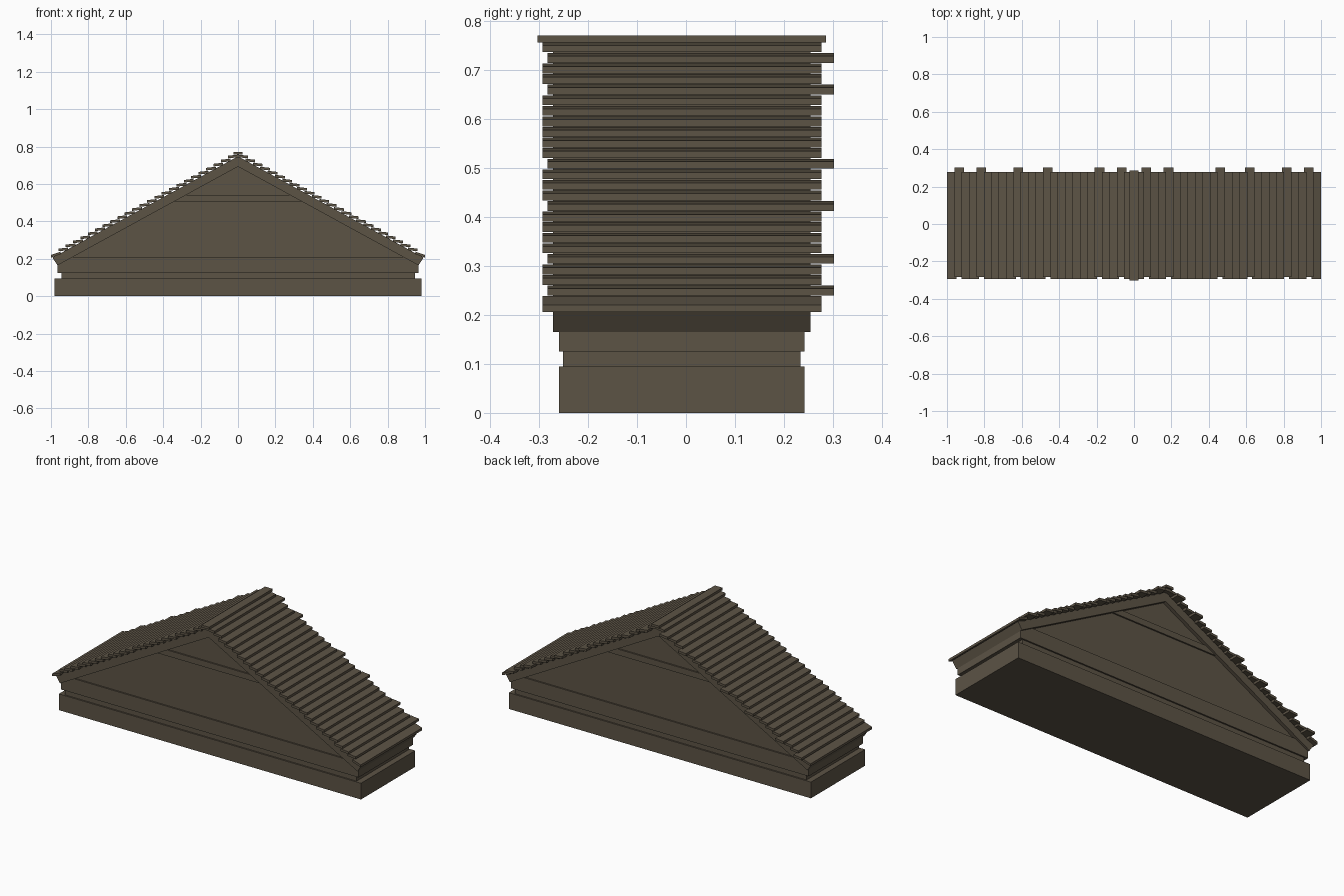
import bpy

if "Cube" in bpy.data.objects:
    bpy.data.objects.remove(bpy.data.objects["Cube"])

wood = bpy.data.materials.new("dark weathered wood")
wood.diffuse_color = (0.107, 0.087, 0.060, 1)
wood.use_nodes = True
wood.node_tree.nodes["Principled BSDF"].inputs["Base Color"].default_value = wood.diffuse_color

YC = -0.009      # centre of the timber frame in depth
SLOPE = 0.547    # roof rise per unit of run
UNDER = 0.693    # height of the roof underside at the ridge


def prism_data(profile, y0, y1, verts, faces):
    """Add an x/z profile (anticlockwise seen from the front) swept from y0 to y1."""
    b, n = len(verts), len(profile)
    verts += [(x, y0, z) for x, z in profile] + [(x, y1, z) for x, z in profile]
    faces.append([b + i for i in range(n)])
    faces.append([b + n + i for i in reversed(range(n))])
    for i in range(n):
        j = (i + 1) % n
        faces.append([b + j, b + i, b + n + i, b + n + j])


def build(name, prisms):
    verts, faces = [], []
    for profile, y0, y1 in prisms:
        prism_data(profile, y0, y1, verts, faces)
    mesh = bpy.data.meshes.new(name)
    mesh.from_pydata(verts, [], faces)
    mesh.materials.append(wood)
    obj = bpy.data.objects.new(name, mesh)
    bpy.context.collection.objects.link(obj)
    return obj


def symmetric(half):
    """Complete a right-hand outline, listed bottom to top, with its mirror image."""
    return half + [(-x, z) for x, z in reversed(half) if x > 0]


def framed(name, half, depth):
    return build(name, [(symmetric(half), YC - depth, YC + depth)])


def roof_x(z):
    return (UNDER - z) / SLOPE + 0.006


# base, recessed gable wall and the two beams standing proud of it
framed("base_block", [(0.98, 0), (0.98, 0.095)], 0.251)
framed("gable_wall", [(0.945, 0.09), (0.945, 0.178), (0, UNDER + 0.004)], 0.2425)
framed("tie_beam", [(0.965, 0.125), (0.965, 0.165), (roof_x(0.21), 0.21)], 0.251)
framed("collar_beam", [(roof_x(0.505), 0.505), (roof_x(0.54), 0.54)], 0.251)

# chevron roof slab with square-cut eaves
slab = [(0, UNDER), (0.965, 0.165), (0.992, 0.206), (0, 0.748),
        (-0.992, 0.206), (-0.965, 0.165)]
build("roof_slab", [(slab, YC - 0.263, YC + 0.263)])

# lapped roof planks, some slipped towards the back
PITCH, WIDTH, ROWS = 0.0395, 0.0525, 25
slipped = {1, 4, 11, 15, 20, 23}
planks = []
for i in range(ROWS):
    x0, top = PITCH * i, 0.757 - PITCH * SLOPE * i
    drop = 0.018 if i == ROWS - 1 else 0.006   # eaves plank lies on the slope
    x1 = x0 + WIDTH
    profile = [(x0, top - 0.014), (x1, top - drop - 0.014), (x1, top - drop), (x0, top)]
    y0, y1 = (-0.283, 0.302) if i in slipped else (-0.293, 0.277)
    planks.append((profile, y0, y1))
    planks.append(([(-x, z) for x, z in reversed(profile)], y0, y1))
build("roof_planks", planks)

# ridge cap
build("ridge_cap", [(symmetric([(0.025, 0.757), (0.025, 0.771)]), -0.303, 0.286)])
